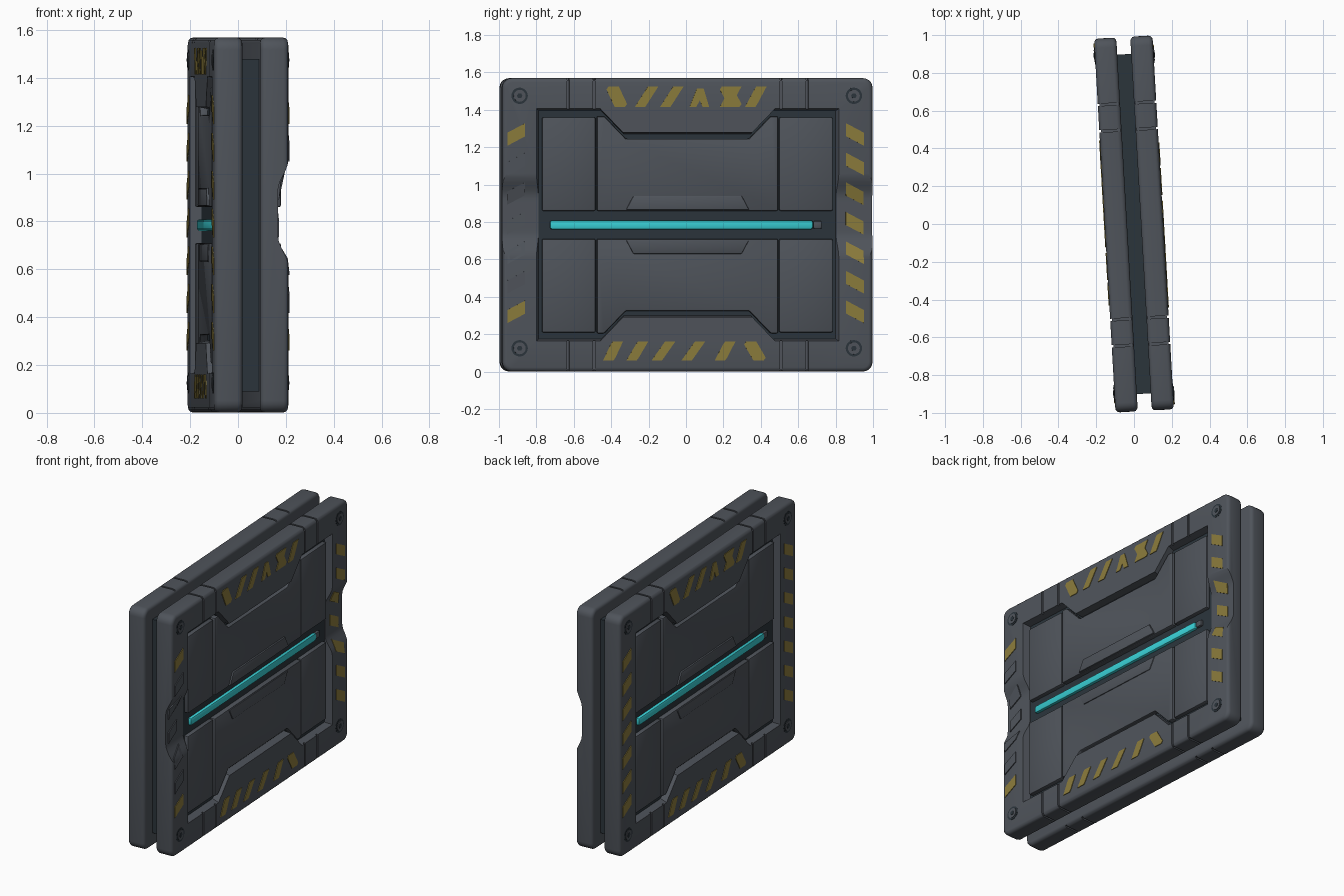
import bpy, bmesh, math
from mathutils import Matrix

if "Cube" in bpy.data.objects:
    bpy.data.objects.remove(bpy.data.objects["Cube"])

TILT = math.radians(3.3)
MID, FACE, FLOOR = 0.785, 0.155, 0.105
made = []


def material(name, rgb):
    m = bpy.data.materials.new(name)
    m.use_nodes = True
    m.diffuse_color = (*rgb, 1)
    m.node_tree.nodes["Principled BSDF"].inputs["Base Color"].default_value = (*rgb, 1)
    return m


GREY = material("gunmetal grey", (0.078, 0.088, 0.104))
SLATE = material("dark slate", (0.024, 0.035, 0.044))
YELLOW = material("worn yellow", (0.26, 0.20, 0.045))
CYAN = material("glowing cyan", (0.04, 0.62, 0.66))


def loft(name, ring_a, ring_b, mat=GREY):
    """Closed solid between two rings; local axes are depth, along, height."""
    bm = bmesh.new()
    a = [bm.verts.new(p) for p in ring_a]
    b = [bm.verts.new(p) for p in ring_b]
    bm.faces.new(a)
    bm.faces.new(b)
    for i in range(len(a)):
        j = (i + 1) % len(a)
        bm.faces.new((a[i], a[j], b[j], b[i]))
    bmesh.ops.recalc_face_normals(bm, faces=bm.faces)
    me = bpy.data.meshes.new(name)
    bm.to_mesh(me)
    bm.free()
    me.materials.append(mat)
    ob = bpy.data.objects.new(name, me)
    bpy.context.collection.objects.link(ob)
    return ob


def prism(name, pts, n0, n1, mat=GREY, flare=1.0):
    return loft(name, [(n0, u, z) for u, z in pts],
                [(n1, u * flare, MID + (z - MID) * flare) for u, z in pts], mat)


def rect(u0, u1, z0, z1):
    return [(u0, z0), (u1, z0), (u1, z1), (u0, z1)]


def disc(u, z, r, sides):
    return [(u + r * math.cos(i * math.tau / sides), z + r * math.sin(i * math.tau / sides))
            for i in range(sides)]


def rounded(hu, hz, r, steps=5):
    pts = []
    for k, (su, sz) in enumerate(((1, 1), (-1, 1), (-1, -1), (1, -1))):
        for i in range(steps + 1):
            a = math.pi / 2 * (k + i / steps)
            pts.append((su * (hu - r) + r * math.cos(a), MID + sz * (hz - r) + r * math.sin(a)))
    return pts


def bevel(ob, width, segments=2):
    m = ob.modifiers.new("bevel", "BEVEL")
    m.width, m.segments, m.limit_method = width, segments, "ANGLE"
    m.angle_limit = math.radians(40)


def finish(ob, side=1, cutters=()):
    """Apply the modifiers and cuts, then turn the part onto its side."""
    for c in cutters:
        m = ob.modifiers.new("cut", "BOOLEAN")
        m.operation, m.solver, m.object = "DIFFERENCE", "EXACT", c
        c.hide_render = True
    if ob.modifiers:
        bpy.context.view_layer.update()
        me = bpy.data.meshes.new_from_object(
            ob.evaluated_get(bpy.context.evaluated_depsgraph_get()))
        ob.modifiers.clear()
        ob.data = me
        for c in cutters:
            bpy.data.objects.remove(c)
    ob.matrix_world = Matrix.Rotation(TILT + (0 if side > 0 else math.pi), 4, "Z")
    made.append(ob)


def flip(pts, sz):
    return [(u, MID + sz * (z - MID)) for u, z in pts]


def smooth(t):
    t = min(max(t, 0), 1)
    return t * t * (3 - 2 * t)


def scooped(z):
    """Depth of the outer face where the frame ends are scooped."""
    return FACE - 0.045 * min(smooth((z - 0.61) / 0.13), smooth((1.06 - z) / 0.13))


# core slab between the two plates
finish(prism("core", rect(-0.9, 0.9, 0.09, 1.48), -0.05, 0.05, SLATE))

top_edge = [(0.795, 1.395), (0.46, 1.395), (0.34, 1.27), (-0.34, 1.27), (-0.46, 1.395), (-0.795, 1.395)]
opening = top_edge + flip(top_edge, -1)[::-1]
scoop_z = [0.61 + 0.45 * i / 20 for i in range(21)]

for side, tag in ((1, "left"), (-1, "right")):
    def surf(z):
        return scooped(z) if side > 0 else FACE

    def add(part, pts, n0, n1, mat=GREY, flare=1.0, width=0):
        ob = prism(f"{tag}_{part}", pts, n0, n1, mat, flare)
        if width:
            bevel(ob, width)
        finish(ob, side)

    def mark(part, pts, mat=YELLOW, lift=0.004):
        ring = [(surf(z), u, z) for u, z in pts]
        finish(loft(f"{tag}_{part}", [(n - 0.004, u, z) for n, u, z in ring],
                    [(n + lift, u, z) for n, u, z in ring], mat), side)

    # frame plate with opening, seams and scooped ends
    plate = prism(f"{tag}_frame", rounded(0.991, 0.784, 0.05), 0.037, FACE)
    bevel(plate, 0.022, 3)
    cutters = [prism("opening_cutter", opening, FLOOR, 0.2, flare=1.035)]
    for u in (-0.64, -0.5, 0.5, 0.64):
        for sz in (1, -1):
            cutters.append(prism("seam_cutter", flip(rect(u - 0.006, u + 0.006, 1.36, 1.7), sz), 0.145, 0.3))
            cutters.append(prism("edge_seam_cutter", flip(rect(u - 0.006, u + 0.006, 1.56, 1.7), sz), 0, 0.146))
    if side > 0:
        profile = [(0.3, 0.57)] + [(scooped(z), z) for z in scoop_z] + [(0.3, 1.10)]
        for s in (-1, 1):
            cutters.append(loft("scoop_cutter", [(n, s * 0.76, z) for n, z in profile],
                                [(n, s * 1.1, z) for n, z in profile]))
    finish(plate, side, cutters)

    # dark floor seen in the grooves
    add("groove_floor", opening, FLOOR - 0.004, FLOOR + 0.003, SLATE)

    # inner panels above and below the light channel
    for sz, level in ((1, "upper"), (-1, "lower")):
        centre = [(-0.485, 0.86), (0.485, 0.86), (0.485, 1.365), (0.445, 1.365),
                  (0.33, 1.245), (-0.33, 1.245), (-0.445, 1.365), (-0.485, 1.365)]
        add(f"{level}_centre_panel", flip(centre, sz), FLOOR - 0.005, 0.14, width=0.008)
        for s in (-1, 1):
            add(f"{level}_side_panel", flip(rect(min(s * 0.492, s * 0.778), max(s * 0.492, s * 0.778), 0.86, 1.36), sz),
                FLOOR - 0.005, 0.135, width=0.008)
        tab = [(-0.33, 0.865), (0.33, 0.865), (0.29, 0.94), (-0.29, 0.94)]
        add(f"{level}_tab", flip(tab, sz), 0.13, 0.15 if sz > 0 else 0.145, width=0.005)

    # light bar and its end cap
    add("light_bar", rect(-0.735, 0.672, MID - 0.024, MID + 0.024), FLOOR, 0.13, CYAN, width=0.01)
    add("light_bar_cap", rect(0.675, 0.72, MID - 0.02, MID + 0.02), FLOOR, 0.125, width=0.006)

    # corner bolts
    for u in (-0.9, 0.89):
        for z in (0.125, 1.475):
            add("bolt_ring", disc(u, z, 0.044, 20), FACE - 0.005, FACE + 0.002, SLATE)
            add("bolt_head", disc(u, z, 0.032, 20), FACE - 0.005, FACE + 0.005)
            add("bolt_socket", disc(u, z, 0.015, 6), FACE - 0.005, FACE + 0.007, SLATE)

    # hazard stripes along the top and bottom
    def slash(u, z, lean, h=0.055):
        mark("hazard_stripe", [(u - 0.033 - lean, z - h), (u + 0.022 - lean, z - h), (u + 0.033 - lean, z - h * 0.7),
                               (u + 0.033 + lean, z + h), (u - 0.022 + lean, z + h), (u - 0.033 + lean, z + h * 0.7)])

    for u, lean in ((-0.38, -0.022), (-0.22, 0.03), (-0.085, 0.03), (0.23, 0.025), (0.23, -0.025), (0.365, 0.025)):
        slash(u, 1.47, lean)
    mark("hazard_chevron", [(0.01, 1.415), (0.045, 1.415), (0.065, 1.45), (0.08, 1.415),
                            (0.115, 1.415), (0.085, 1.515), (0.05, 1.515)])
    for u, lean in ((-0.4, 0.02), (-0.27, 0.025), (-0.13, 0.03), (0.03, 0.03), (0.2, 0.022), (0.36, -0.025)):
        slash(u, 0.11, lean, 0.05)

    # hazard stripes up both ends, bare metal over the scoop
    for i in range(7):
        z = 0.32 + 0.158 * i
        for u, drop in ((0.896, 0.025), (-0.918, -0.025)):
            bare = side > 0 and u < 0 and 0 < i < 6
            pts = [(u - 0.047, z - 0.035 + drop), (u + 0.047, z - 0.035 - drop),
                   (u + 0.047, z + 0.035 - drop), (u - 0.047, z + 0.035 + drop)]
            mark("bare_stripe" if bare else "hazard_stripe", pts, GREY if bare else YELLOW,
                 0.006 if bare else 0.004)

# smooth shading with crisp edges
bpy.ops.object.select_all(action="DESELECT")
for ob in made:
    ob.select_set(True)
bpy.context.view_layer.objects.active = made[0]
bpy.ops.object.shade_smooth_by_angle(angle=math.radians(35))
